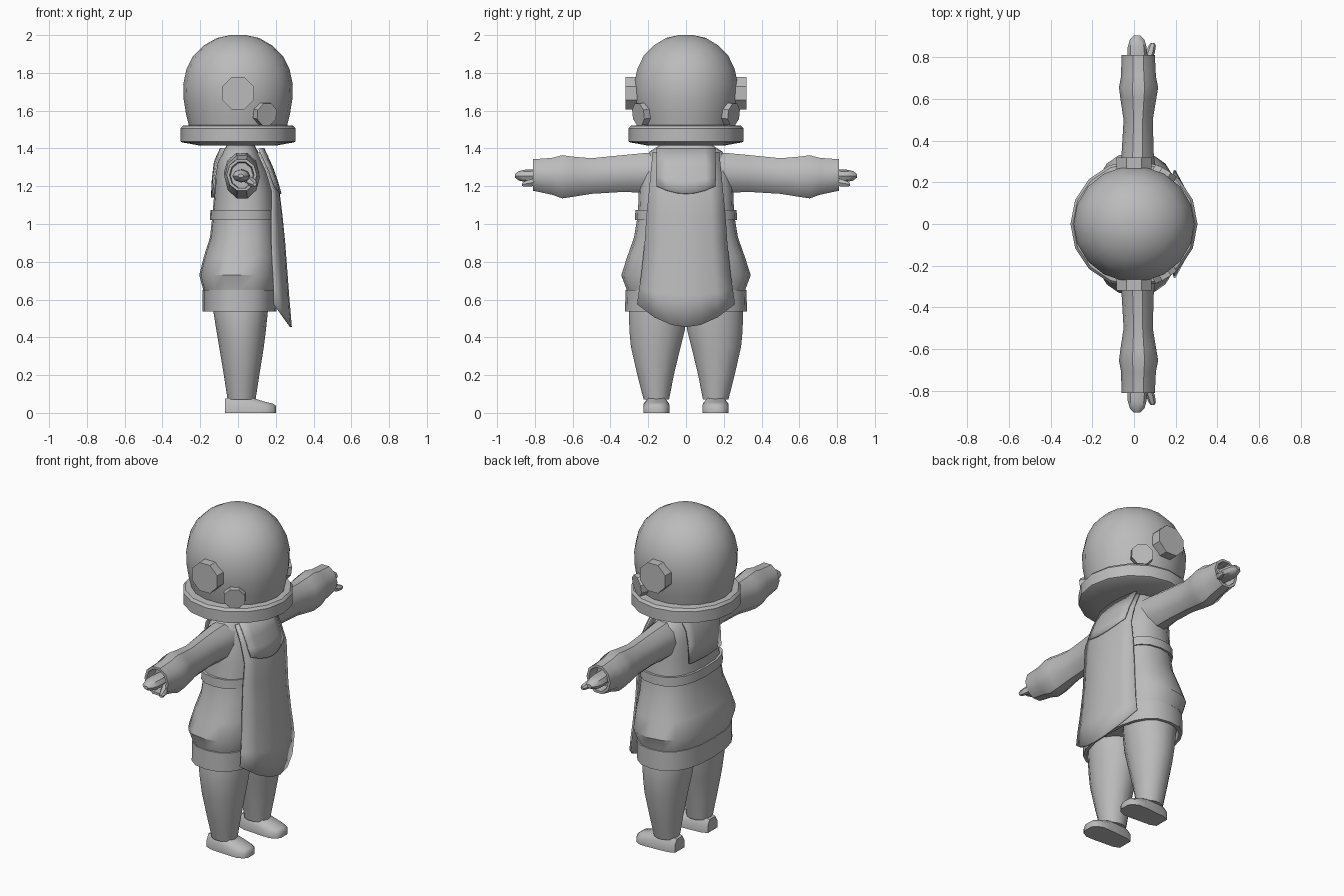
import bpy, bmesh, math
from mathutils import Vector

grey = bpy.data.materials.new("plain grey")
grey.diffuse_color = (0.5, 0.5, 0.5, 1)


def finish(name, bm, angle=35):
    bmesh.ops.recalc_face_normals(bm, faces=bm.faces[:])
    mesh = bpy.data.meshes.new(name)
    bm.to_mesh(mesh)
    bm.free()
    mesh.materials.append(grey)
    ob = bpy.data.objects.new(name, mesh)
    bpy.context.collection.objects.link(ob)
    bpy.ops.object.select_all(action='DESELECT')
    bpy.context.view_layer.objects.active = ob
    ob.select_set(True)
    bpy.ops.object.shade_smooth_by_angle(angle=math.radians(angle))
    return ob


def loft(name, rings, angle=35):
    """Skin a list of equal-length point rings and cap both ends."""
    bm = bmesh.new()
    vs = [[bm.verts.new(p) for p in r] for r in rings]
    n = len(vs[0])
    for a, b in zip(vs, vs[1:]):
        for i in range(n):
            j = (i + 1) % n
            bm.faces.new((a[i], a[j], b[j], b[i]))
    bm.faces.new(vs[0])
    bm.faces.new(vs[-1])
    return finish(name, bm, angle)


def oval(n, power=2.0):
    """Unit superellipse points."""
    out = []
    for i in range(n):
        a = 2 * math.pi * i / n
        c, s = math.cos(a), math.sin(a)
        out.append((math.copysign(abs(c) ** (2 / power), c),
                    math.copysign(abs(s) ** (2 / power), s)))
    return out


def flat_ring(z, x0, x1, y0, y1, n=16, power=2.0):
    return [((x0 + x1) / 2 + (x1 - x0) / 2 * c, (y0 + y1) / 2 + (y1 - y0) / 2 * s, z)
            for c, s in oval(n, power)]


def arm_ring(y, x0, x1, z0, z1, side, n=10):
    return [((x0 + x1) / 2 + (x1 - x0) / 2 * c, side * y, (z0 + z1) / 2 + (z1 - z0) / 2 * s)
            for c, s in oval(n)]


def body(name, rows, power=2.5):
    return loft(name, [flat_ring(z, x0, x1, -w, w, 20, power) for z, x0, x1, w in rows])


def lathe(name, profile, n=16, sx=1.0, sy=1.0):
    return loft(name, [flat_ring(z, -r * sx, r * sx, -r * sy, r * sy, n) for r, z in profile])


def disc(name, centre, normal, radius, depth, sides=8):
    """Short prism with its outer face at centre."""
    q = Vector(normal).to_track_quat('Z', 'Y')
    rings = []
    for d, k in ((-depth, 1), (0, 1)):
        rings.append([Vector(centre) + q @ Vector((radius * k * math.cos(a), radius * k * math.sin(a), d))
                      for a in (2 * math.pi * (i + 0.5) / sides for i in range(sides))])
    return loft(name, rings)


def lerp_table(table, z):
    """Interpolate (z, middle x, edge x, half width), z descending."""
    for a, b in zip(table, table[1:]):
        if z >= b[0]:
            t = (a[0] - z) / (a[0] - b[0])
            return [p + (q - p) * t for p, q in zip(a[1:], b[1:])]
    return table[-1][1:]


def sheet(name, table, rows, offset, thick):
    """Curved cloth panel following a table; rows are (middle z, edge z, half width)."""
    bm = bmesh.new()
    ts = (-1, -0.65, -0.3, 0, 0.3, 0.65, 1)
    grid = []
    for zm, ze, w in rows:
        line = []
        for t in ts:
            z = zm + (ze - zm) * t * t
            c, e, full = lerp_table(table, z)
            y = w * t
            line.append(bm.verts.new((c + (e - c) * (y / full) ** 2 + offset, y, z)))
        grid.append(line)
    for a, b in zip(grid, grid[1:]):
        for i in range(len(ts) - 1):
            bm.faces.new((a[i], a[i + 1], b[i + 1], b[i]))
    ob = finish(name, bm)
    m = ob.modifiers.new("thickness", 'SOLIDIFY')
    m.thickness = thick
    m.offset = 0
    return ob


# Helmet dome and collar ring
lathe("helmet_dome", [(0.25, 1.49), (0.272, 1.58), (0.285, 1.66), (0.287, 1.74), (0.27, 1.82),
                      (0.235, 1.89), (0.18, 1.945), (0.11, 1.985), (0.04, 2.0)], 18, 1.01, 0.97)
lathe("helmet_collar", [(0.2, 1.415), (0.295, 1.432), (0.305, 1.437), (0.305, 1.505),
                        (0.293, 1.52), (0.24, 1.525)])

# Torso, belt and skirt band
body("torso", [(0.57, -0.17, 0.19, 0.305), (0.655, -0.185, 0.205, 0.315), (0.73, -0.205, 0.225, 0.343),
               (0.83, -0.18, 0.22, 0.31), (0.93, -0.148, 0.21, 0.275), (1.05, -0.135, 0.2, 0.255),
               (1.17, -0.125, 0.19, 0.25), (1.27, -0.12, 0.16, 0.24), (1.34, -0.105, 0.125, 0.225),
               (1.385, -0.08, 0.105, 0.19), (1.43, -0.05, 0.08, 0.12)])
body("belt", [(1.022, -0.135, 0.19, 0.25), (1.022, -0.149, 0.207, 0.27),
              (1.075, -0.146, 0.203, 0.268), (1.075, -0.13, 0.19, 0.25)])
body("skirt_band", [(0.58, -0.16, 0.18, 0.295), (0.536, -0.17, 0.185, 0.305), (0.536, -0.187, 0.203, 0.323),
                    (0.65, -0.187, 0.21, 0.32), (0.655, -0.17, 0.19, 0.3)])

# Apron, front bib and back panel
front = [(1.42, 0.115, 0.085, 0.17), (1.38, 0.135, 0.105, 0.175), (1.28, 0.18, 0.15, 0.185),
         (1.17, 0.215, 0.183, 0.195), (1.05, 0.23, 0.18, 0.207), (0.9, 0.245, 0.18, 0.217),
         (0.73, 0.258, 0.188, 0.235), (0.62, 0.266, 0.195, 0.25), (0.455, 0.28, 0.2, 0.258)]
sheet("apron", front, [(z, z, w) for z, _, _, w in front[1:7]] + [(0.62, 0.66, 0.245), (0.455, 0.575, 0.257)],
      0, 0.01)
sheet("front_bib", front, [(1.4, 1.4, 0.155), (1.3, 1.3, 0.157), (1.23, 1.25, 0.158), (1.16, 1.2, 0.155)],
      0.01, 0.009)
back = [(1.42, -0.075, -0.055, 0.16), (1.38, -0.095, -0.07, 0.16), (1.33, -0.117, -0.1, 0.16),
        (1.24, -0.128, -0.115, 0.16), (1.1, -0.135, -0.122, 0.16)]
sheet("back_panel", back, [(z, z, 0.15) for z in (1.4, 1.37, 1.33, 1.24, 1.14)], -0.006, 0.009)

shoe_rows = [(-0.068, 0.045, 0.075), (-0.03, 0.06, 0.085), (0.06, 0.066, 0.085), (0.1, 0.069, 0.072),
             (0.15, 0.069, 0.057), (0.185, 0.052, 0.049), (0.2, 0.03, 0.038)]

for side, label in ((1, "left"), (-1, "right")):
    # Portholes
    disc(label + "_side_porthole", (0, side * 0.32, 1.692), (0, side, 0), 0.092, 0.08)
    disc(label + "_small_porthole", (0.153, side * 0.253, 1.58), (0.5, side * 0.83, -0.12), 0.063, 0.09)

    # Sleeve with a hollow cuff
    sleeve = [(0.12, -0.07, 0.12, 1.17, 1.38), (0.23, -0.075, 0.11, 1.16, 1.38),
              (0.33, -0.06, 0.095, 1.165, 1.37), (0.5, -0.05, 0.09, 1.155, 1.353),
              (0.6, -0.065, 0.107, 1.138, 1.362), (0.655, -0.072, 0.116, 1.13, 1.37),
              (0.71, -0.062, 0.105, 1.15, 1.355), (0.81, -0.06, 0.1, 1.172, 1.347),
              (0.81, -0.045, 0.085, 1.187, 1.332), (0.74, -0.04, 0.08, 1.19, 1.325)]
    loft(label + "_sleeve", [arm_ring(*r, side) for r in sleeve])

    # Hand and thumb
    hand = [(0.72, -0.015, 0.06, 1.225, 1.29), (0.8, -0.03, 0.065, 1.22, 1.29),
            (0.85, -0.03, 0.06, 1.222, 1.288), (0.885, -0.02, 0.05, 1.23, 1.28),
            (0.905, 0.0, 0.03, 1.245, 1.265)]
    loft(label + "_hand", [arm_ring(*r, side, 8) for r in hand])
    thumb = [(0.76, 0.025, 0.065, 1.22, 1.26), (0.82, 0.055, 0.1, 1.195, 1.24),
             (0.855, 0.07, 0.105, 1.195, 1.228), (0.868, 0.08, 0.098, 1.2, 1.218)]
    loft(label + "_thumb", [arm_ring(*r, side, 6) for r in thumb])

    # Trouser leg
    leg = [(0.62, -0.13, 0.16, 0.0, 0.29), (0.535, -0.13, 0.158, -0.005, 0.305), (0.44, -0.115, 0.148, 0.002, 0.304),
           (0.35, -0.1, 0.137, 0.025, 0.295), (0.2, -0.075, 0.113, 0.062, 0.26), (0.07, -0.055, 0.093, 0.088, 0.226)]
    loft(label + "_leg", [flat_ring(z, x0, x1, *sorted((side * a, side * b)), 14)
                          for z, x0, x1, a, b in leg])

    # Shoe
    cy = side * 0.157
    loft(label + "_shoe", [[(x, cy - w, 0), (x, cy - w, h * 0.6), (x, cy - w * 0.6, h),
                            (x, cy + w * 0.6, h), (x, cy + w, h * 0.6), (x, cy + w, 0)]
                           for x, w, h in shoe_rows], 50)
